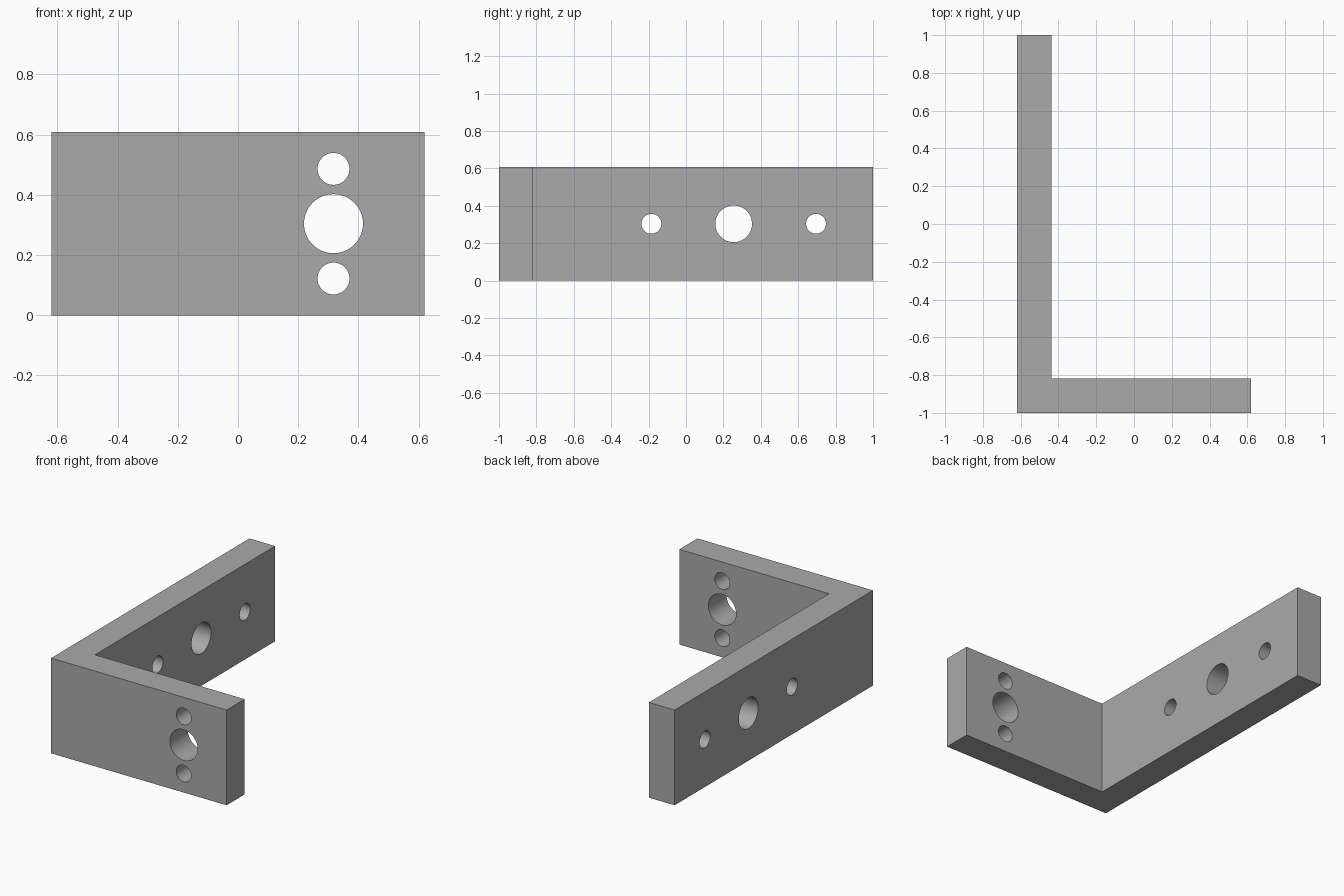
import bpy
import bmesh
import math

cube = bpy.data.objects.get("Cube")
if cube:
    bpy.data.objects.remove(cube, do_unlink=True)

HEIGHT, THICK = 0.608, 0.182
HALF_X, HALF_Y = 0.62, 1.0
MID = HEIGHT / 2
SMALL, LARGE = 0.053, 0.098

metal = bpy.data.materials.new("plain grey")
metal.use_nodes = True
grey = (0.4, 0.4, 0.4, 1)
metal.diffuse_color = grey
metal.node_tree.nodes["Principled BSDF"].inputs["Base Color"].default_value = grey

# L-shaped bracket extruded from its plan outline
inner_x, inner_y = -HALF_X + THICK, -HALF_Y + THICK
outline = [(-HALF_X, -HALF_Y), (HALF_X, -HALF_Y), (HALF_X, inner_y),
           (inner_x, inner_y), (inner_x, HALF_Y), (-HALF_X, HALF_Y)]
bm = bmesh.new()
base = bm.faces.new([bm.verts.new((x, y, 0)) for x, y in outline])
top = bmesh.ops.extrude_face_region(bm, geom=[base])["geom"]
bmesh.ops.translate(bm, vec=(0, 0, HEIGHT),
                    verts=[v for v in top if isinstance(v, bmesh.types.BMVert)])
bmesh.ops.recalc_face_normals(bm, faces=bm.faces)
mesh = bpy.data.meshes.new("angle_bracket")
bm.to_mesh(mesh)
bm.free()
bracket = bpy.data.objects.new("angle_bracket", mesh)
bpy.context.collection.objects.link(bracket)
mesh.materials.append(metal)


def drill(name, location, radius, rotation):
    """Cut a round hole through the bracket."""
    bpy.ops.mesh.primitive_cylinder_add(vertices=64, radius=radius, depth=THICK * 2,
                                        location=location, rotation=rotation)
    cutter = bpy.context.object
    cutter.name = name
    cutter.data.materials.append(metal)
    cutter.hide_render = True
    cut = bracket.modifiers.new(name, 'BOOLEAN')
    cut.operation = 'DIFFERENCE'
    cut.solver = 'EXACT'
    cut.object = cutter
    bpy.context.view_layer.objects.active = bracket
    bpy.ops.object.modifier_apply(modifier=name)
    bpy.data.objects.remove(cutter, do_unlink=True)


# Vertical row of holes in the short arm, horizontal row in the long arm
for step, radius in ((-1, SMALL), (0, LARGE), (1, SMALL)):
    drill("short_arm_hole", (0.317, -HALF_Y + THICK / 2, MID + step * 0.182),
          radius, (math.pi / 2, 0, 0))
    drill("long_arm_hole", (-HALF_X + THICK / 2, 0.255 + step * 0.44, MID),
          radius, (0, math.pi / 2, 0))

# Smooth hole walls with crisp edges
bpy.ops.object.select_all(action='DESELECT')
bracket.select_set(True)
bpy.context.view_layer.objects.active = bracket
bpy.ops.object.shade_smooth_by_angle(angle=math.radians(30))
